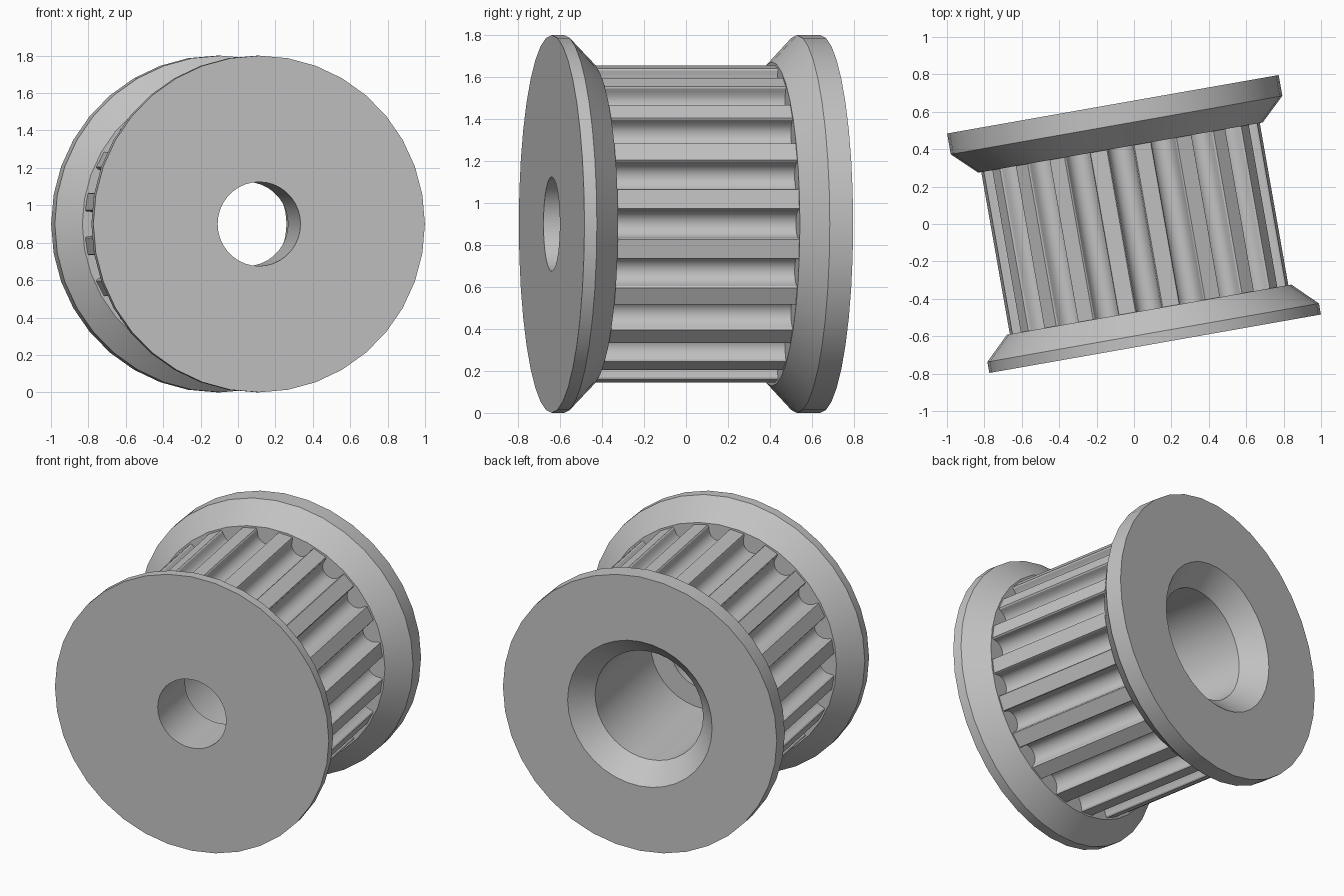
import bpy, bmesh, math
from mathutils import Matrix, Vector

old = bpy.data.objects.get("Cube")
if old:
    bpy.data.objects.remove(old, do_unlink=True)

RADIUS = 0.9
GROOVES = 20

metal = bpy.data.materials.new("grey metal")
metal.use_nodes = True
metal.diffuse_color = (0.55, 0.55, 0.55, 1)
metal.node_tree.nodes["Principled BSDF"].inputs["Base Color"].default_value = (0.55, 0.55, 0.55, 1)

# The whole wheel lies along y, turned slightly about z, resting on the ground
PLACE = Matrix.Translation((0, 0, RADIUS)) @ Matrix.Rotation(math.radians(10), 4, "Z")


def finish(name, bm):
    bmesh.ops.recalc_face_normals(bm, faces=bm.faces)
    mesh = bpy.data.meshes.new(name)
    bm.to_mesh(mesh)
    bm.free()
    mesh.shade_smooth()
    mesh.set_sharp_from_angle(angle=math.radians(30))
    mesh.materials.append(metal)
    obj = bpy.data.objects.new(name, mesh)
    bpy.context.collection.objects.link(obj)
    obj.matrix_world = PLACE


def bridge(bm, rings, closed):
    """Join neighbouring rings of vertices with quads."""
    count = len(rings[0])
    following = rings[1:] + rings[:1] if closed else rings[1:]
    for a, b in zip(rings, following):
        for i in range(count):
            j = (i + 1) % count
            bm.faces.new((a[i], a[j], b[j], b[i]))


def lathe(name, profile, sides):
    """Spin a closed (radius, y) profile about the y axis."""
    bm = bmesh.new()
    angles = [2 * math.pi * i / sides for i in range(sides)]
    rings = [[bm.verts.new((r * math.cos(a), y, r * math.sin(a))) for a in angles]
             for r, y in profile]
    bridge(bm, rings, True)
    finish(name, bm)


# Hub with both flanges, stepped bore and chamfered back opening
lathe("flanged_hub", [
    (0.225, -0.65), (RADIUS, -0.65), (RADIUS, -0.59), (0.772, -0.465),
    (0.65, -0.465), (0.65, 0.415),
    (0.772, 0.415), (RADIUS, 0.537), (RADIUS, 0.65), (0.475, 0.65),
    (0.355, 0.52), (0.355, -0.265), (0.225, -0.265),
], 36)

# One groove section as (sideways, depth): eased lips and a round bottom
groove = [(-0.074, 0), (-0.068, 0.008)]
for k in range(11):
    a = math.pi * k / 10
    groove.append((-0.066 * math.cos(a), 0.027 + 0.066 * math.sin(a)))
groove += [(0.068, 0.008), (0.074, 0)]

# Toothed sleeve, its ends sunk into the flanges
outline = []
for g in range(GROOVES):
    turn = Matrix.Rotation(2 * math.pi * g / GROOVES, 2)
    outline += [turn @ Vector((0.756 - depth, side)) for side, depth in groove]
bm = bmesh.new()
ends = [[bm.verts.new((p.x, y, p.y)) for p in outline] for y in (-0.48, 0.43)]
bridge(bm, ends, False)
finish("toothed_sleeve", bm)
